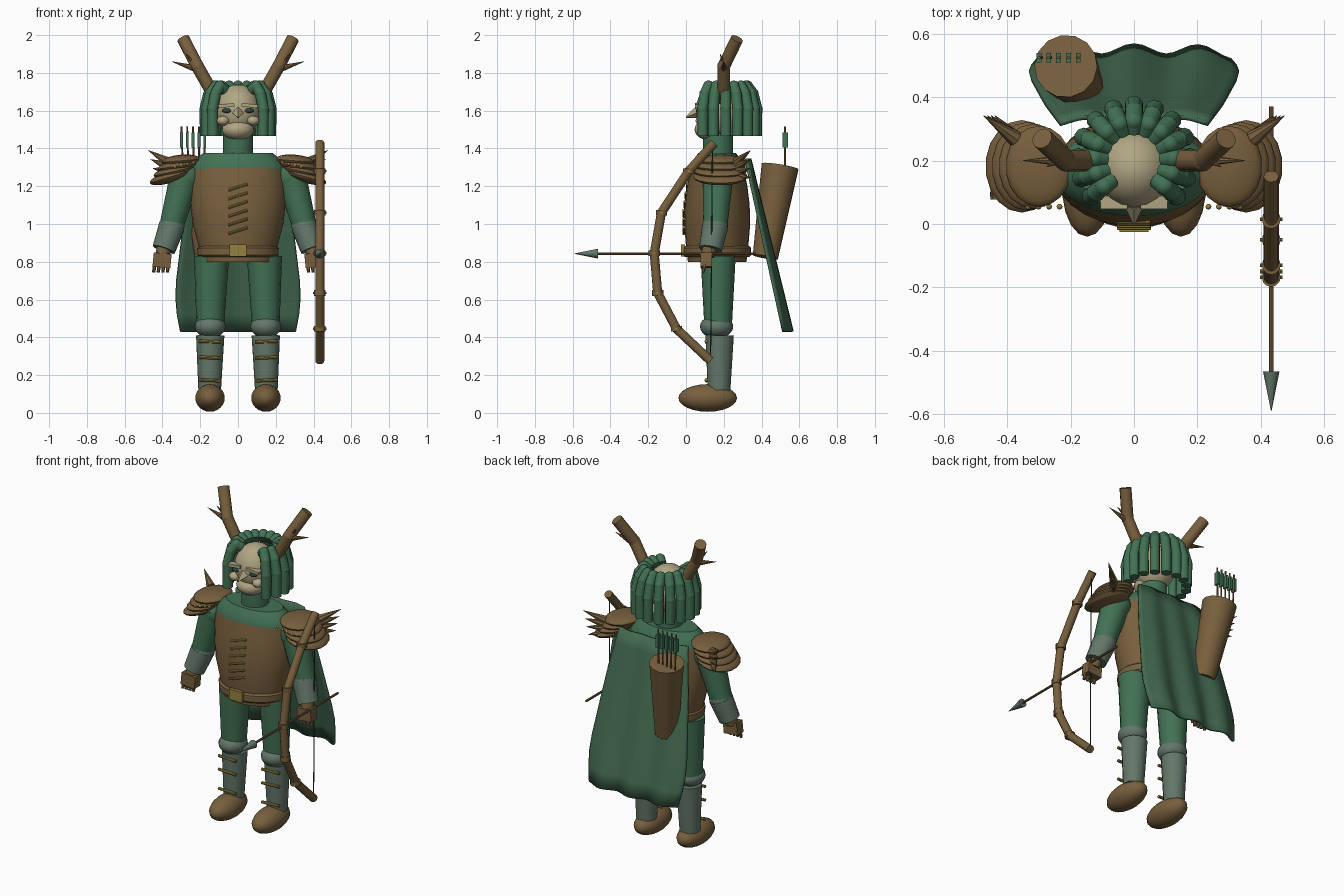
import bpy, bmesh, math
from mathutils import Vector, Matrix

if "Cube" in bpy.data.objects:
    bpy.data.objects.remove(bpy.data.objects["Cube"])


def material(name, rgb):
    m = bpy.data.materials.new(name)
    m.diffuse_color = (*rgb, 1)
    m.use_nodes = True
    m.node_tree.nodes["Principled BSDF"].inputs["Base Color"].default_value = m.diffuse_color
    return m


LEATHER = material("brown leather", (0.185, 0.115, 0.047))
GREEN = material("green cloth", (0.055, 0.165, 0.09))
CAPE = material("cape green", (0.055, 0.14, 0.08))
STEEL = material("grey green armour", (0.125, 0.185, 0.14))
SKIN = material("pale skin", (0.44, 0.38, 0.23))
GOLD = material("dull gold", (0.31, 0.22, 0.05))
DARK = material("dark green", (0.02, 0.07, 0.045))


def finish(name, bm, mat, angle=40):
    bmesh.ops.recalc_face_normals(bm, faces=bm.faces)
    me = bpy.data.meshes.new(name)
    bm.to_mesh(me)
    bm.free()
    me.materials.append(mat)
    ob = bpy.data.objects.new(name, me)
    bpy.context.collection.objects.link(ob)
    bpy.ops.object.select_all(action='DESELECT')
    ob.select_set(True)
    bpy.context.view_layer.objects.active = ob
    bpy.ops.object.shade_smooth_by_angle(angle=math.radians(angle))
    return ob


def add_rod(bm, p, q, r1, r2, n=12):
    p, q = Vector(p), Vector(q)
    d = q - p
    m = Matrix.Translation((p + q) / 2) @ d.to_track_quat('Z', 'Y').to_matrix().to_4x4()
    bmesh.ops.create_cone(bm, cap_ends=True, segments=n, radius1=r1, radius2=r2,
                          depth=d.length, matrix=m)


def add_ball(bm, c, r, tilt=0, u=18, v=12):
    m = Matrix.Translation(c) @ Matrix.Rotation(tilt, 4, 'Y') @ Matrix.Diagonal((*r, 1))
    bmesh.ops.create_uvsphere(bm, u_segments=u, v_segments=v, radius=1, matrix=m)


def rod(name, p, q, r1, r2, mat, n=16):
    bm = bmesh.new()
    add_rod(bm, p, q, r1, r2, n)
    return finish(name, bm, mat)


def ball(name, c, r, mat, tilt=0):
    bm = bmesh.new()
    add_ball(bm, c, r, tilt)
    return finish(name, bm, mat)


def box(name, c, size, mat, tilt=0):
    bm = bmesh.new()
    bmesh.ops.create_cube(bm, size=1, matrix=Matrix.Translation(c)
                          @ Matrix.Rotation(tilt, 4, 'Y') @ Matrix.Diagonal((*size, 1)))
    return finish(name, bm, mat)


def chain(name, pts, r, mat, n=10):
    """Straight tube pieces joined by balls."""
    bm = bmesh.new()
    for a, b in zip(pts, pts[1:]):
        add_rod(bm, a, b, r, r, n)
    for p in pts[1:-1]:
        add_ball(bm, p, (r * 1.03,) * 3, 0, n, 8)
    return finish(name, bm, mat)


def loft(name, rings, mat, cy=0.165, n=28):
    """Stack of ellipses given as (z, x radius, y radius)."""
    bm = bmesh.new()
    loops = [[bm.verts.new((rx * math.cos(i * math.tau / n), cy + ry * math.sin(i * math.tau / n), z))
              for i in range(n)] for z, rx, ry in rings]
    for a, b in zip(loops, loops[1:]):
        for i in range(n):
            bm.faces.new((a[i], a[(i + 1) % n], b[(i + 1) % n], b[i]))
    bm.faces.new(loops[0])
    bm.faces.new(loops[-1])
    return finish(name, bm, mat)


# Torso, belt and front laces
loft("chest_armour", [(0.80, 0.195, 0.155), (0.88, 0.208, 0.165), (1.0, 0.24, 0.175),
                      (1.1, 0.252, 0.172), (1.2, 0.256, 0.16), (1.3, 0.248, 0.14)], LEATHER)
loft("collar_yoke", [(1.29, 0.25, 0.141), (1.305, 0.248, 0.14), (1.345, 0.22, 0.12), (1.375, 0.185, 0.1)], GREEN)
loft("belt", [(0.825, 0.205, 0.17), (0.835, 0.215, 0.18), (0.873, 0.216, 0.18), (0.883, 0.205, 0.17)], LEATHER)
box("belt_buckle", (0, -0.016, 0.86), (0.09, 0.02, 0.065), GOLD)
for i in range(6):
    z = 0.965 + i * 0.046
    y = -0.012 + max(0, i - 2) * 0.006
    rod("chest_lace", (-0.052, y, z - 0.017), (0.052, y, z + 0.017), 0.007, 0.007, GOLD, 8)

# Head and face
rod("neck", (0, 0.17, 1.35), (0, 0.17, 1.48), 0.08, 0.08, GREEN)
ball("head", (0, 0.175, 1.6), (0.12, 0.125, 0.14), SKIN)
ball("jaw", (0, 0.13, 1.5), (0.085, 0.085, 0.058), SKIN)
rod("nose", (0, 0.06, 1.59), (0, 0.0, 1.565), 0.032, 0.003, SKIN, 4)
for s in (-1, 1):
    ball("cheek", (s * 0.08, 0.085, 1.547), (0.034, 0.034, 0.026), SKIN)
    box("brow", (s * 0.062, 0.068, 1.627), (0.085, 0.04, 0.018), SKIN, s * 0.1)
    ball("eye", (s * 0.058, 0.066, 1.6), (0.027, 0.014, 0.012), DARK)

# Hair locks fanned around the head, leaving the face open
for i in range(13):
    a = math.radians(-40 + i * 260 / 12)
    prof = [(0.095, 1.71), (0.125, 1.73), (0.155, 1.69), (0.175, 1.61), (0.173, 1.465)]
    chain("hair_lock", [(r * math.cos(a), 0.2 + r * math.sin(a), z) for r, z in prof], 0.029, GREEN)

for s in (-1, 1):
    # Antlers with side prongs
    chain("antler", [(s * 0.11, 0.2, 1.65), (s * 0.215, 0.2, 1.835), (s * 0.29, 0.27, 1.98)], 0.034, LEATHER, 12)
    rod("antler_prong", (s * 0.2, 0.2, 1.815), (s * 0.35, 0.2, 1.86), 0.022, 0.001, LEATHER, 8)
    rod("antler_inner_prong", (s * 0.22, 0.21, 1.83), (s * 0.275, 0.18, 1.9), 0.018, 0.001, LEATHER, 8)

    # Arms
    ball("shoulder", (s * 0.275, 0.17, 1.25), (0.085, 0.085, 0.085), GREEN)
    rod("upper_arm", (s * 0.355, 0.155, 0.98), (s * 0.275, 0.17, 1.27), 0.064, 0.084, GREEN)
    ball("elbow", (s * 0.35, 0.155, 0.99), (0.068,) * 3, STEEL)
    rod("bracer", (s * 0.393, 0.13, 0.865), (s * 0.35, 0.155, 0.99), 0.062, 0.07, STEEL)
    rod("wrist", (s * 0.4, 0.115, 0.83), (s * 0.393, 0.125, 0.87), 0.036, 0.04, LEATHER)
    box("hand", (s * 0.402, 0.108, 0.808), (0.095, 0.06, 0.075), LEATHER, -s * 0.1)
    for k in range(4):
        x = s * (0.37 + k * 0.024)
        rod("finger", (x, 0.1, 0.785), (x + s * 0.004, 0.09, 0.745), 0.012, 0.009, LEATHER, 8)

    # Layered shoulder guard with studs and rear spikes
    for k in range(4):
        ball("shoulder_plate", (s * (0.3 + 0.018 * k), 0.182, 1.335 - 0.028 * k),
             (0.105 + 0.005 * k, 0.128 + 0.006 * k, 0.032), LEATHER, s * (0.08 + 0.07 * k))
        ball("shoulder_stud", (s * (0.235 + 0.033 * k), 0.055, 1.325 - 0.007 * k), (0.009,) * 3, GOLD)
        rod("shoulder_spike", (s * 0.375, 0.27, 1.33 - 0.025 * k),
            (s * (0.475 - 0.012 * k), 0.342, 1.39 - 0.048 * k), 0.026, 0.001, LEATHER, 8)

    # Legs and boots
    rod("thigh", (s * 0.147, 0.17, 0.46), (s * 0.14, 0.17, 0.83), 0.073, 0.093, GREEN)
    ball("knee_guard", (s * 0.147, 0.162, 0.457), (0.082, 0.088, 0.062), STEEL)
    rod("greave", (s * 0.15, 0.175, 0.12), (s * 0.147, 0.178, 0.41), 0.06, 0.075, STEEL)
    for z in (0.17, 0.29, 0.375):
        rod("greave_strap", (s * 0.09, 0.108, z), (s * 0.21, 0.108, z + 0.005), 0.009, 0.009, GOLD, 8)
    ball("boot", (s * 0.148, 0.115, 0.079), (0.079, 0.155, 0.073), LEATHER)

# Cape: waved sheet flaring down and backwards
bm = bmesh.new()
NX, NZ = 24, 10
half = [0.235, 0.25, 0.265, 0.28, 0.292, 0.303, 0.314, 0.325, 0.33, 0.322, 0.305]
grid = []
for j in range(NZ + 1):
    t = j / NZ
    row = []
    for i in range(NX + 1):
        u = i / NX * 2 - 1
        wave = (0.004 + 0.012 * t) * math.cos(u * 3 * math.pi)
        row.append(bm.verts.new((u * half[j], 0.335 + 0.212 * t + wave - 0.015 * abs(u) ** 4, 1.345 - 0.915 * t)))
    grid.append(row)
for j in range(NZ):
    for i in range(NX):
        bm.faces.new((grid[j][i], grid[j][i + 1], grid[j + 1][i + 1], grid[j + 1][i]))
cape = finish("cape", bm, CAPE)
mod = cape.modifiers.new("thickness", 'SOLIDIFY')
mod.thickness = 0.015
mod.offset = 0

# Quiver with five spare arrows
rod("quiver", (-0.16, 0.42, 0.825), (-0.215, 0.498, 1.305), 0.068, 0.1, LEATHER, 14)
for i in range(5):
    x = -0.3 + i * 0.031
    rod("spare_arrow_shaft", (x * 0.9 - 0.02, 0.525, 1.25), (x, 0.525, 1.515), 0.005, 0.005, LEATHER, 8)
    box("spare_arrow_fletching", (x, 0.525, 1.445), (0.015, 0.03, 0.08), GREEN)

# Bow, string and joint pins
BX = 0.433
curve = [(0.15, 1.43), (0.015, 1.28), (-0.13, 1.06), (-0.168, 0.845), (-0.15, 0.635), (-0.05, 0.445), (0.13, 0.275)]
pts = [(BX, y, z) for y, z in curve]
chain("bow_limb", pts, 0.024, LEATHER, 12)
for x, y, z in pts[1:-1]:
    rod("bow_joint", (x, y, z - 0.015), (x, y, z + 0.015), 0.03, 0.03, LEATHER, 12)
    rod("bow_pin", (x - 0.035, y, z), (x + 0.035, y, z), 0.006, 0.006, GOLD, 8)
rod("bow_string", (BX, 0.14, 1.42), (BX, 0.13, 0.28), 0.003, 0.003, DARK, 6)

# Nocked arrow
rod("arrow_shaft", (BX, 0.37, 0.843), (BX, -0.47, 0.843), 0.007, 0.007, LEATHER, 8)
rod("arrow_head", (BX, -0.465, 0.843), (BX, -0.59, 0.843), 0.026, 0.001, STEEL, 12)
